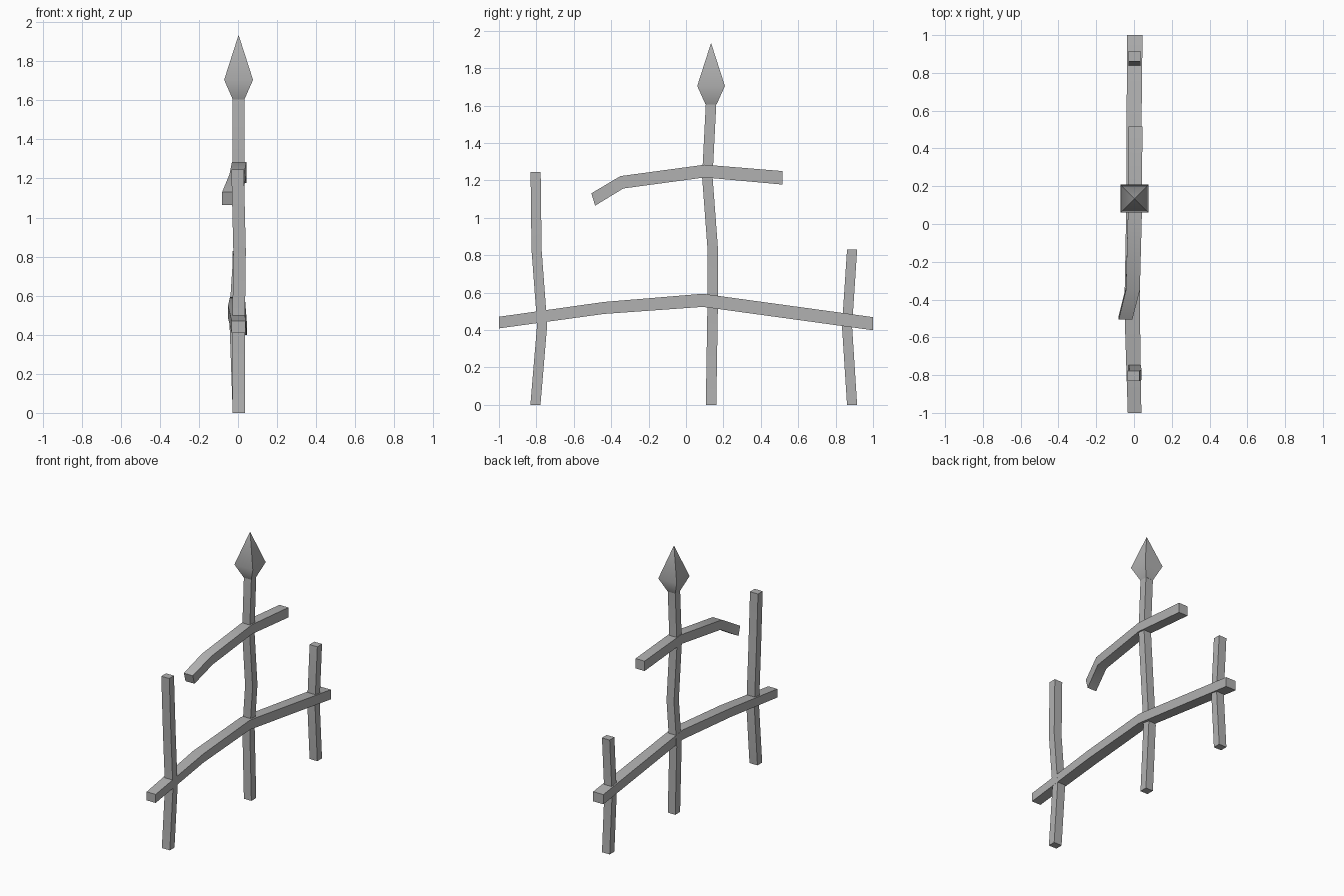
import bpy, bmesh
from math import radians

if "Cube" in bpy.data.objects:
    bpy.data.objects.remove(bpy.data.objects["Cube"])

# Dark grey iron
iron = bpy.data.materials.new("iron")
iron.diffuse_color = (0.44, 0.44, 0.44, 1)
iron.use_nodes = True
iron.node_tree.nodes["Principled BSDF"].inputs["Base Color"].default_value = iron.diffuse_color


def bar(name, stations):
    """Loft a four-sided bar; station = (x, y, z, half_x, half_y, half_z)."""
    bm = bmesh.new()
    rings = []
    for x, y, z, hx, hy, hz in stations:
        rings.append([bm.verts.new((x + a * hx, y + b * hy, z + b * hz))
                      for a, b in ((-1, -1), (1, -1), (1, 1), (-1, 1))])
    for r, s in zip(rings, rings[1:]):
        for i in range(4):
            j = (i + 1) % 4
            bm.faces.new((r[i], r[j], s[j], s[i]))
    bm.faces.new(rings[0][::-1])
    bm.faces.new(rings[-1])
    bmesh.ops.remove_doubles(bm, verts=bm.verts, dist=1e-5)  # closes points
    bmesh.ops.dissolve_degenerate(bm, edges=bm.edges, dist=1e-5)
    bmesh.ops.recalc_face_normals(bm, faces=bm.faces)
    me = bpy.data.meshes.new(name)
    bm.to_mesh(me)
    bm.free()
    me.materials.append(iron)
    ob = bpy.data.objects.new(name, me)
    bpy.context.collection.objects.link(ob)
    # Bends are smooth, the long corners stay sharp
    bpy.ops.object.select_all(action='DESELECT')
    ob.select_set(True)
    bpy.context.view_layer.objects.active = ob
    bpy.ops.object.shade_smooth_by_angle(angle=radians(55))
    return ob


def post(name, path, hx=0.032, hy=0.027):
    return bar(name, [(x, y, z, hx, hy, 0) for x, y, z in path])


# Upright posts, slightly bent
post("left_post", [(0.003, -0.805, 0), (0.003, -0.769, 0.43),
                   (0.008, -0.799, 0.83), (-0.002, -0.804, 1.245)])
post("right_post", [(0.003, 0.888, 0), (0.003, 0.861, 0.42),
                    (0.003, 0.888, 0.83)], 0.031)
post("centre_post", [(0.003, 0.134, 0), (-0.015, 0.142, 0.5),
                     (0.006, 0.144, 0.82), (0.003, 0.114, 1.22),
                     (0.003, 0.134, 1.61)], 0.03, 0.028)

# Spear point on the centre post
bar("spear_point", [(0.003, 0.134, 1.605, 0.03, 0.029, 0),
                    (0.003, 0.134, 1.705, 0.074, 0.074, 0),
                    (0.003, 0.134, 1.935, 0, 0, 0)])

# Crooked cross rails
bar("lower_rail", [(0.003, -1, 0.44, 0.036, 0, 0.031),
                   (-0.01, -0.44, 0.518, 0.041, 0, 0.032),
                   (-0.003, 0.09, 0.559, 0.038, 0, 0.035),
                   (0.004, 1, 0.434, 0.041, 0, 0.035)])
bar("upper_rail", [(-0.045, -0.496, 1.098, 0.036, -0.01, 0.033),
                   (-0.006, -0.343, 1.19, 0.037, -0.008, 0.033),
                   (0.006, 0.1, 1.25, 0.037, 0, 0.034),
                   (0.008, 0.515, 1.214, 0.036, 0, 0.036)])
